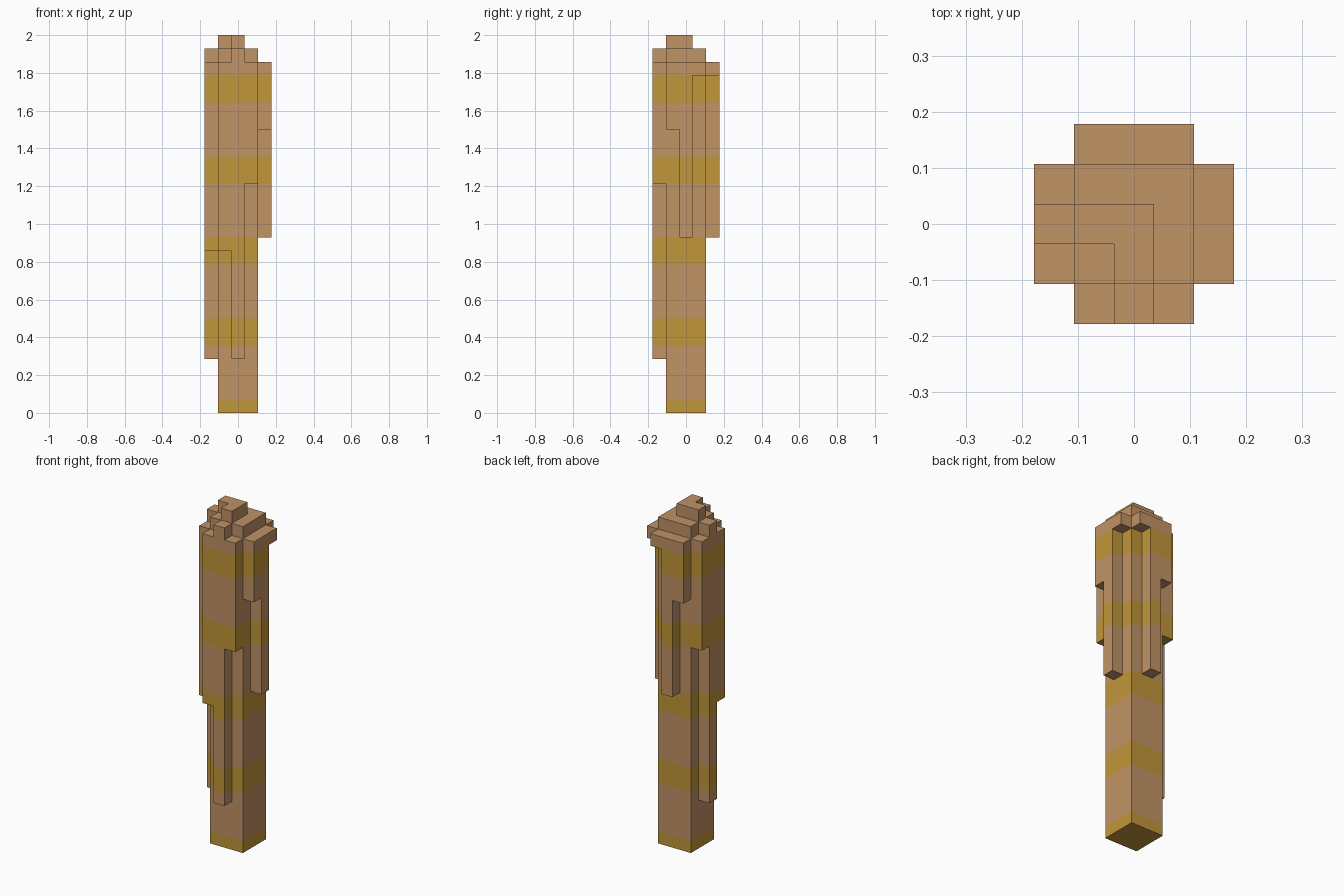
import bpy
import bmesh
from mathutils import Matrix, Vector

UNIT = 1 / 14          # one block of the grid
HEIGHT = 28            # blocks from foot to tip
WIDTH = 5              # blocks across

cube = bpy.data.objects.get("Cube")
if cube:
    bpy.data.objects.remove(cube, do_unlink=True)


def make_material(name, colour):
    mat = bpy.data.materials.new(name)
    mat.use_nodes = True
    mat.diffuse_color = colour
    bsdf = next(n for n in mat.node_tree.nodes if n.type == 'BSDF_PRINCIPLED')
    bsdf.inputs["Base Color"].default_value = colour
    bsdf.inputs["Roughness"].default_value = 0.9
    return mat


MATERIALS = [make_material("tan", (0.527, 0.292, 0.133, 1)),
             make_material("ochre", (0.527, 0.305, 0.041, 1))]


def is_ochre(layer):
    # Bands are two layers tall and repeat every six layers
    return layer % 6 in (5, 0)


def block_part(name, boxes):
    """Build boxes given as (low corner, high corner) in grid cells, with bands."""
    bm = bmesh.new()
    for low, high in boxes:
        low, high = Vector(low), Vector(high)
        scale = Matrix.Diagonal((*(high - low), 1))
        bmesh.ops.create_cube(bm, size=1, matrix=Matrix.Translation((low + high) / 2) @ scale)
    # Cut at every edge of a band
    for z in range(1, HEIGHT):
        if is_ochre(z) != is_ochre(z - 1):
            bmesh.ops.bisect_plane(bm, geom=bm.verts[:] + bm.edges[:] + bm.faces[:],
                                   plane_co=(0, 0, z), plane_no=(0, 0, 1))
    # Each face takes the colour of the layer just inside it
    for face in bm.faces:
        face.normal_update()
        z = face.calc_center_median().z - 0.1 * face.normal.z
        face.material_index = int(is_ochre(int(z)))
    # Grid cells to model units, centred
    bmesh.ops.translate(bm, verts=bm.verts, vec=(-WIDTH / 2, -WIDTH / 2, 0))
    bmesh.ops.scale(bm, verts=bm.verts, vec=(UNIT, UNIT, UNIT))
    mesh = bpy.data.meshes.new(name)
    bm.to_mesh(mesh)
    bm.free()
    for mat in MATERIALS:
        mesh.materials.append(mat)
    obj = bpy.data.objects.new(name, mesh)
    bpy.context.collection.objects.link(obj)


# Square column and the L-shaped tip on top of it
block_part("column", [((1, 1, 0), (4, 4, 27))])
block_part("tip", [((2, 1, 27), (3, 3, 28)), ((1, 2, 27), (2, 3, 28))])

# Hanging strips: sides mirror across the diagonal where x equals y
# (name on x side, name on y side, outer cell, [(cell along side, bottom, top)])
SIDES = [
    ("right_strip", "front_strip", 0, [(1, 12, 26), (2, 4, 27), (3, 17, 26)]),
    ("left_strip", "back_strip", 4, [(1, 21, 26), (2, 13, 26), (3, 25, 26)]),
]
for x_name, y_name, outer, strips in SIDES:
    for along, bottom, top in strips:
        block_part(f"{x_name}_{along}",
                   [((outer, along, bottom), (outer + 1, along + 1, top))])
        block_part(f"{y_name}_{along}",
                   [((along, outer, bottom), (along + 1, outer + 1, top))])
